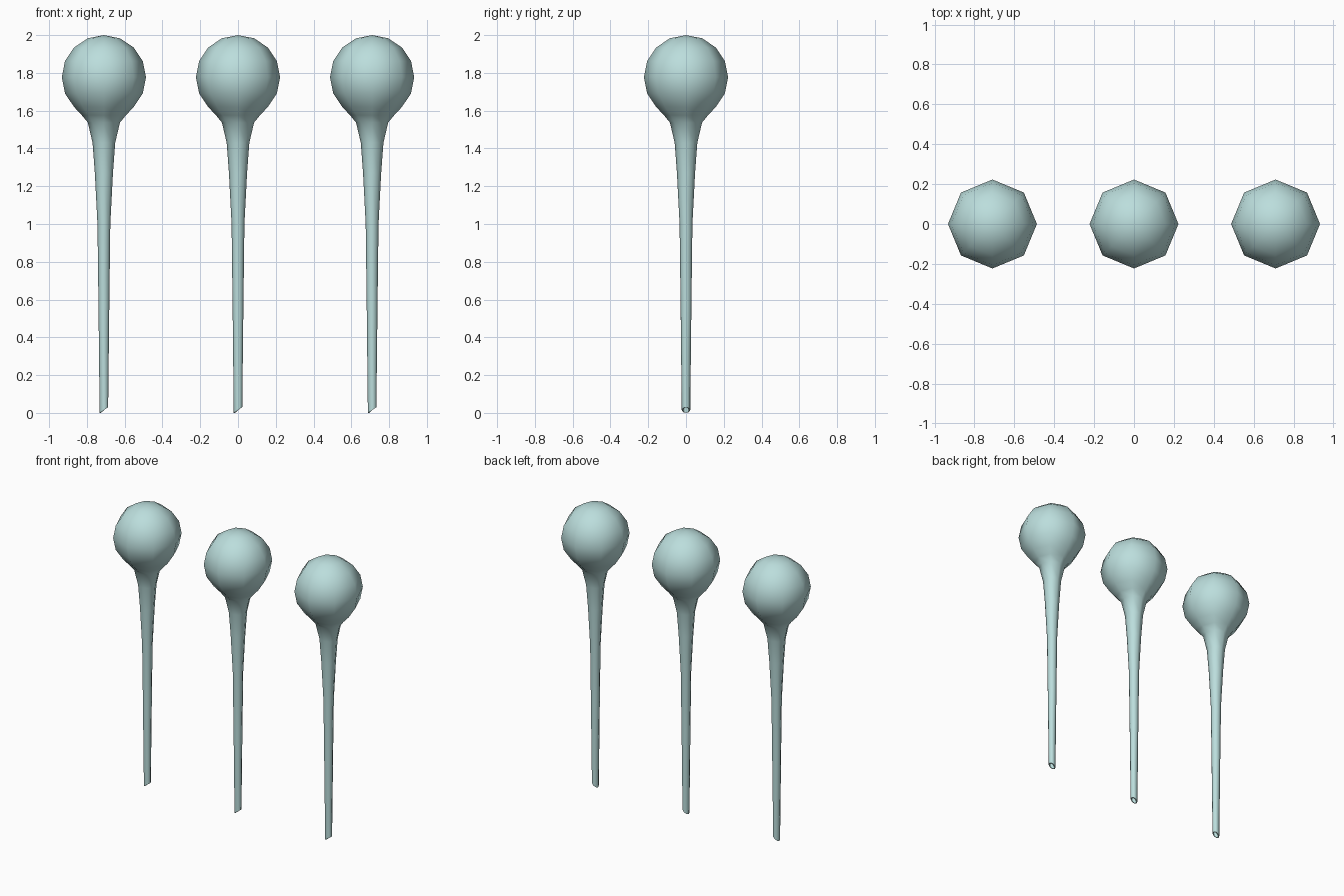
import bpy, bmesh, math

if "Cube" in bpy.data.objects:
    bpy.data.objects.remove(bpy.data.objects["Cube"])

SIDES = 8
BULB_R, BULB_Z = 0.223, 1.777

# Profile (radius, z): bulb arc, then flared neck and long tapering stem
profile = [(BULB_R * math.sin(math.radians(a)), BULB_Z + BULB_R * math.cos(math.radians(a)))
           for a in (22.5, 45, 67.5, 90, 112.5, 135)]
profile += [(0.117, 1.576), (0.085, 1.537), (0.060, 1.43), (0.048, 1.27),
            (0.034, 1.0), (0.029, 0.6), (0.0225, 0.015)]


def watering_globe(name, x):
    bm = bmesh.new()
    rings = []
    for i, (r, z) in enumerate(profile):
        ring = []
        for k in range(SIDES):
            a = 2 * math.pi * k / SIDES
            # the open tip is cut on a slant
            slant = 0.015 * math.cos(a) if i == len(profile) - 1 else 0
            ring.append(bm.verts.new((r * math.cos(a), r * math.sin(a), z + slant)))
        rings.append(ring)
    pole = bm.verts.new((0, 0, BULB_Z + BULB_R))
    for k in range(SIDES):
        n = (k + 1) % SIDES
        bm.faces.new((pole, rings[0][k], rings[0][n]))
        for up, lo in zip(rings, rings[1:]):
            bm.faces.new((up[k], lo[k], lo[n], up[n]))
    bmesh.ops.recalc_face_normals(bm, faces=bm.faces)
    mesh = bpy.data.meshes.new(name)
    bm.to_mesh(mesh)
    bm.free()
    obj = bpy.data.objects.new(name, mesh)
    bpy.context.collection.objects.link(obj)
    obj.location.x = x

    # Thin wall, inward from the outer surface
    wall = obj.modifiers.new("wall", 'SOLIDIFY')
    wall.thickness = 0.007
    wall.offset = -1

    # Pale blue-green glass
    obj.data.materials.append(glass)
    bpy.ops.object.select_all(action='DESELECT')
    obj.select_set(True)
    bpy.context.view_layer.objects.active = obj
    bpy.ops.object.modifier_apply(modifier="wall")
    bpy.ops.object.shade_smooth_by_angle(angle=math.radians(60))


glass = bpy.data.materials.new("pale_glass")
glass.diffuse_color = (0.50, 0.73, 0.72, 1)
glass.use_nodes = True
glass.node_tree.nodes["Principled BSDF"].inputs["Base Color"].default_value = glass.diffuse_color

# Three identical globes in a row
for name, x in (("globe_left", -0.71), ("globe_middle", 0), ("globe_right", 0.71)):
    watering_globe(name, x)
